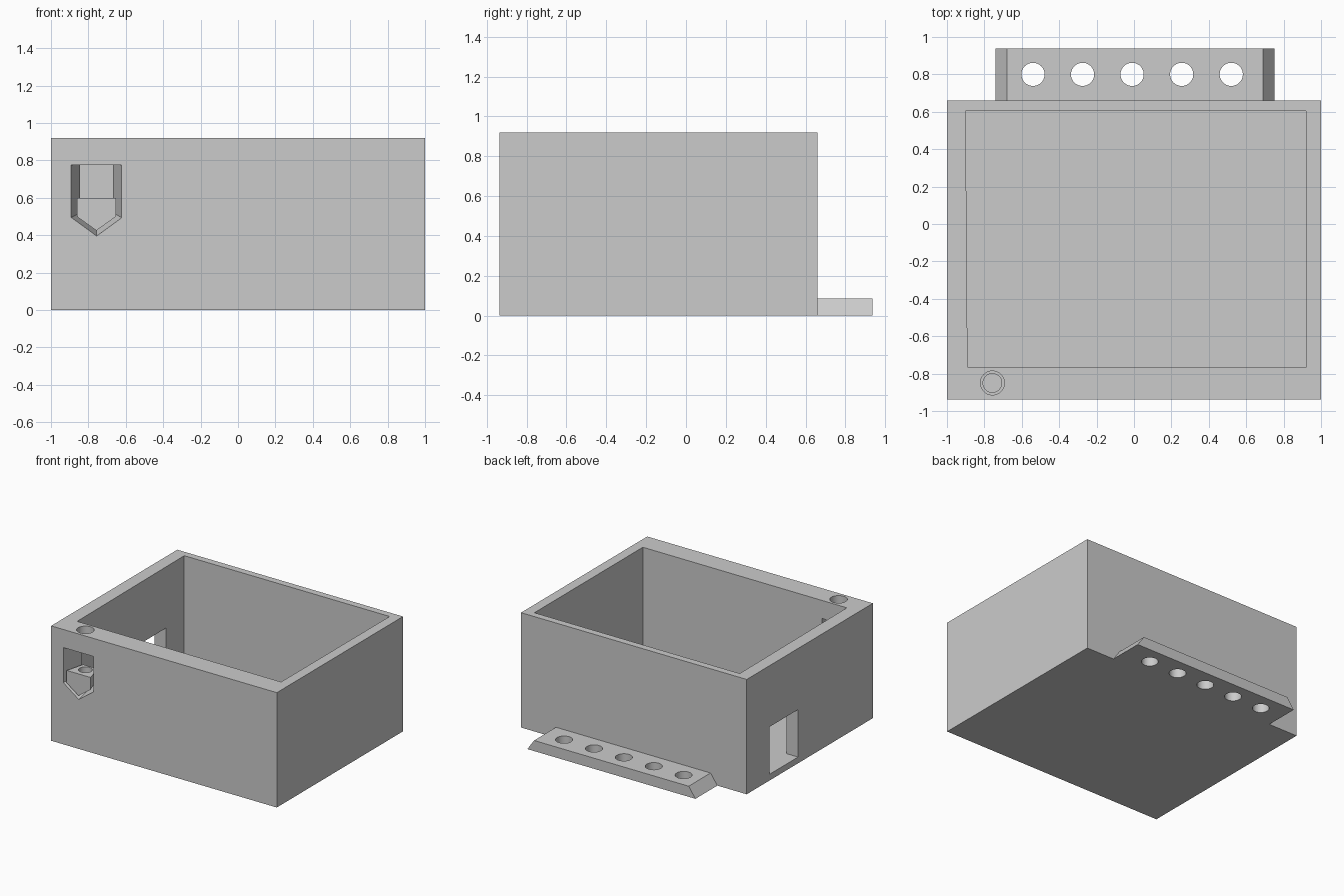
import bpy, bmesh, math

if "Cube" in bpy.data.objects:
    bpy.data.objects.remove(bpy.data.objects["Cube"], do_unlink=True)

grey = bpy.data.materials.new("light grey plastic")
grey.use_nodes = True
grey.diffuse_color = (0.6, 0.6, 0.6, 1)
grey.node_tree.nodes["Principled BSDF"].inputs["Base Color"].default_value = (0.6, 0.6, 0.6, 1)


def loft(name, start, end):
    """Closed solid between two matching outlines."""
    bm = bmesh.new()
    a = [bm.verts.new(p) for p in start]
    b = [bm.verts.new(p) for p in end]
    bm.faces.new(a)
    bm.faces.new(b)
    for i in range(len(a)):
        j = (i + 1) % len(a)
        bm.faces.new((a[i], a[j], b[j], b[i]))
    bmesh.ops.recalc_face_normals(bm, faces=bm.faces)
    mesh = bpy.data.meshes.new(name)
    bm.to_mesh(mesh)
    bm.free()
    mesh.materials.append(grey)
    obj = bpy.data.objects.new(name, mesh)
    bpy.context.collection.objects.link(obj)
    return obj


def upright(name, outline, z0, z1):
    return loft(name, [(x, y, z0) for x, y in outline], [(x, y, z1) for x, y in outline])


def box(name, x0, x1, y0, y1, z0, z1):
    return upright(name, [(x0, y0), (x1, y0), (x1, y1), (x0, y1)], z0, z1)


def cylinder(name, x, y, r, z0, z1, n=40):
    ring = [(x + r * math.cos(math.tau * i / n), y + r * math.sin(math.tau * i / n)) for i in range(n)]
    return upright(name, ring, z0, z1)


def pentagon(cx, y, half, top, shoulder, tip):
    """Pointed-bottom outline standing in the xz plane."""
    return [(cx - half, y, top), (cx + half, y, top), (cx + half, y, shoulder),
            (cx, y, tip), (cx - half, y, shoulder)]


def cut(obj, *cutters):
    bpy.context.view_layer.objects.active = obj
    for c in cutters:
        c.hide_render = True
        mod = obj.modifiers.new("cut", 'BOOLEAN')
        mod.operation = 'DIFFERENCE'
        mod.solver = 'EXACT'
        mod.object = c
        bpy.ops.object.modifier_apply(modifier=mod.name)
        bpy.data.objects.remove(c, do_unlink=True)


def smooth(obj):
    bpy.ops.object.select_all(action='DESELECT')
    obj.select_set(True)
    bpy.context.view_layer.objects.active = obj
    bpy.ops.object.shade_smooth_by_angle(angle=math.radians(20))


FRONT, BACK, TOP, FLOOR = -0.937, 0.66, 0.92, 0.05
PIN_X, PIN_Y = -0.757, -0.85

# Open box with thick walls, side window, pin hole and tapered front pocket
body = box("box_body", -1, 1, FRONT, BACK, 0, TOP)
cavity = upright("cavity_cutter", [(-0.9, 0.605), (0.92, 0.605), (0.92, -0.768), (-0.89, -0.765)], FLOOR, 1.1)
window = box("window_cutter", -1.1, -0.85, 0.01, 0.37, FLOOR, 0.43)
pin_hole = cylinder("pin_hole_cutter", PIN_X, PIN_Y, 0.064, 0.7, 1.1)
# The outlines continue the taper a little beyond both wall faces
pocket = loft("pocket_cutter",
              pentagon(PIN_X, FRONT - 0.02, 0.14, 0.775, 0.492, 0.39),
              pentagon(PIN_X, -0.745, 0.083, 0.775, 0.522, 0.44))
cut(body, cavity, window, pin_hole, pocket)
smooth(body)

# Loose wedge sitting in the pocket, with a blind pin socket
wedge = loft("latch_wedge",
             pentagon(PIN_X, FRONT, 0.105, 0.6, 0.5, 0.425),
             pentagon(PIN_X, -0.785, 0.066, 0.6, 0.525, 0.46))
cut(wedge, cylinder("socket_cutter", PIN_X, PIN_Y, 0.05, 0.5, 0.7))
smooth(wedge)

# Rear mounting strip with sloped ends and a row of holes
strip = loft("mounting_strip",
             [(-0.74, BACK, 0), (0.75, BACK, 0), (0.69, BACK, 0.085), (-0.68, BACK, 0.085)],
             [(-0.74, 0.937, 0), (0.75, 0.937, 0), (0.69, 0.937, 0.085), (-0.68, 0.937, 0.085)])
cut(strip, *[cylinder("strip_hole_cutter", -0.01 + 0.265 * i, 0.8, 0.062, -0.1, 0.2) for i in range(-2, 3)])
smooth(strip)
